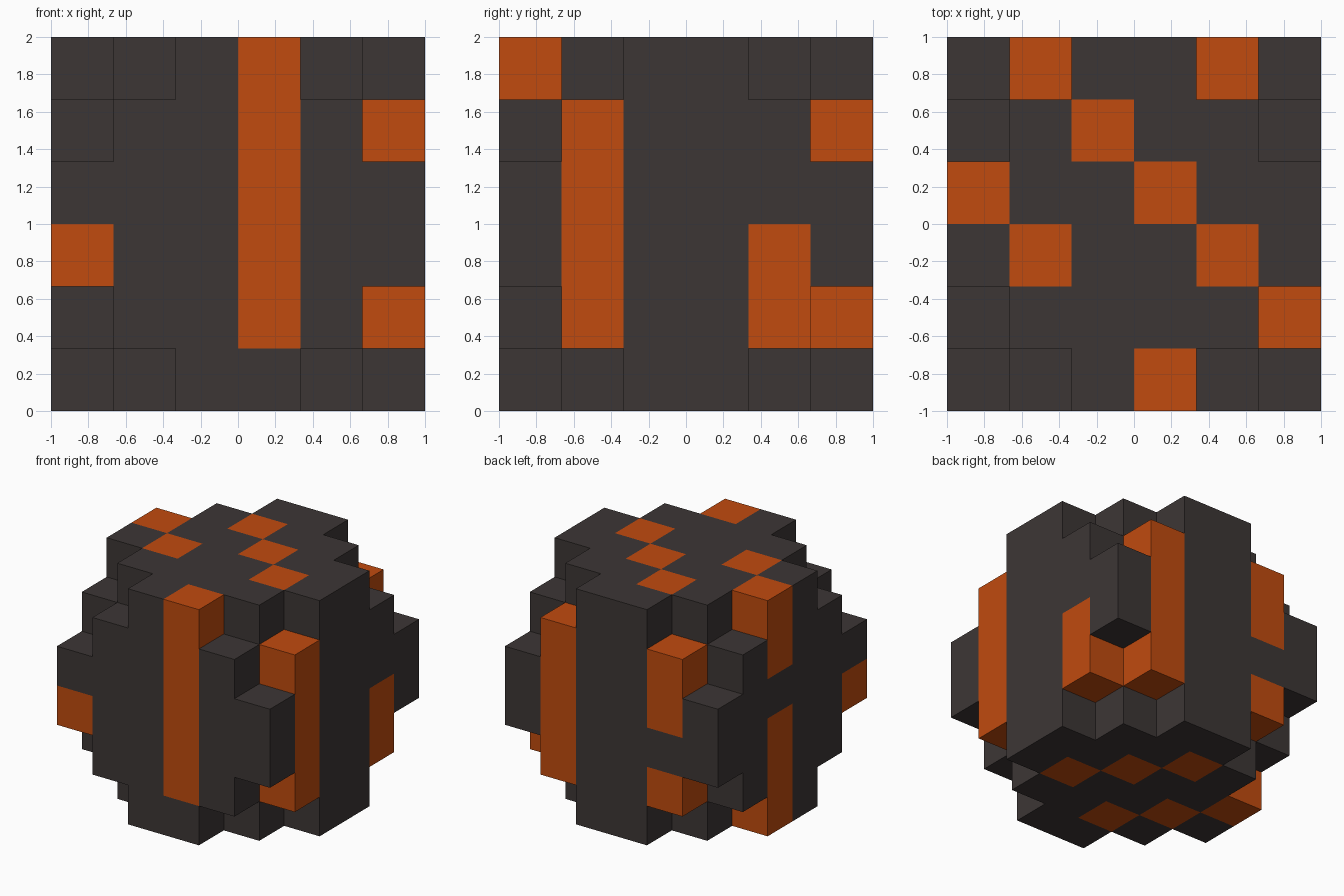
import bpy
import bmesh
from mathutils import Vector

cube = bpy.data.objects.get("Cube")
if cube:
    bpy.data.objects.remove(cube, do_unlink=True)

N = 6            # cells per side
S = 2.0 / N      # cell size


def make_material(name, rgb):
    mat = bpy.data.materials.new(name)
    mat.use_nodes = True
    mat.diffuse_color = (*rgb, 1)
    mat.node_tree.nodes["Principled BSDF"].inputs["Base Color"].default_value = (*rgb, 1)
    return mat


charcoal = make_material("charcoal", (0.046, 0.037, 0.036))
orange = make_material("burnt_orange", (0.533, 0.070, 0.0045))


def steps_out(i):
    """Steps from the middle pair of cells: 0, 1 or 2."""
    return i - 3 if i >= 3 else 2 - i


# Stepped ball: a cube of cells with its corners cut back
solid = {(i, j, k) for i in range(N) for j in range(N) for k in range(N)
         if steps_out(i) + steps_out(j) + steps_out(k) <= 4}

# Orange cells: (column, row) -> heights, counted from the front left bottom
orange_columns = {
    (3, 0): (1, 2, 3, 4, 5),    # front stripe
    (5, 1): (1, 2, 3, 4),       # right front stripe
    (4, 5): (1, 2, 3, 4),       # back stripe
    (5, 4): (1, 2),             # right back patch
    (1, 5): (1, 3, 4),          # back broken stripe
    (0, 3): (0, 1, 2, 4, 5),    # left broken stripe
    (0, 0): (2,),               # front corner patch
    (1, 2): (0, 5),             # top and bottom checks
    (2, 4): (0, 5),
    (3, 3): (0, 5),
    (4, 2): (0, 5),
    (2, 1): (0,),
}
orange_cells = {(i, j, k) for (i, j), ks in orange_columns.items() for k in ks}


def cell_faces():
    """Yield each exposed cell face as four grid corners and its cell."""
    for cell in sorted(solid):
        for axis in range(3):
            u, v = (axis + 1) % 3, (axis + 2) % 3
            for side in (0, 1):
                beside = list(cell)
                beside[axis] += 1 if side else -1
                if tuple(beside) in solid:
                    continue
                corners = []
                for du, dv in ((0, 0), (1, 0), (1, 1), (0, 1)):
                    c = list(cell)
                    c[axis] += side
                    c[u] += du
                    c[v] += dv
                    corners.append(tuple(c))
                yield (corners if side else corners[::-1]), cell


# Body: one closed shell with the orange cells set by material
bm = bmesh.new()
grid = {}
for corners, cell in cell_faces():
    for c in corners:
        if c not in grid:
            grid[c] = bm.verts.new(Vector(c) * S - Vector((1, 1, 0)))
    face = bm.faces.new([grid[c] for c in corners])
    face.material_index = int(cell in orange_cells)

mesh = bpy.data.meshes.new("stepped_ball")
bm.to_mesh(mesh)
bm.free()
mesh.materials.append(charcoal)
mesh.materials.append(orange)
body = bpy.data.objects.new("stepped_ball", mesh)
bpy.context.collection.objects.link(body)
